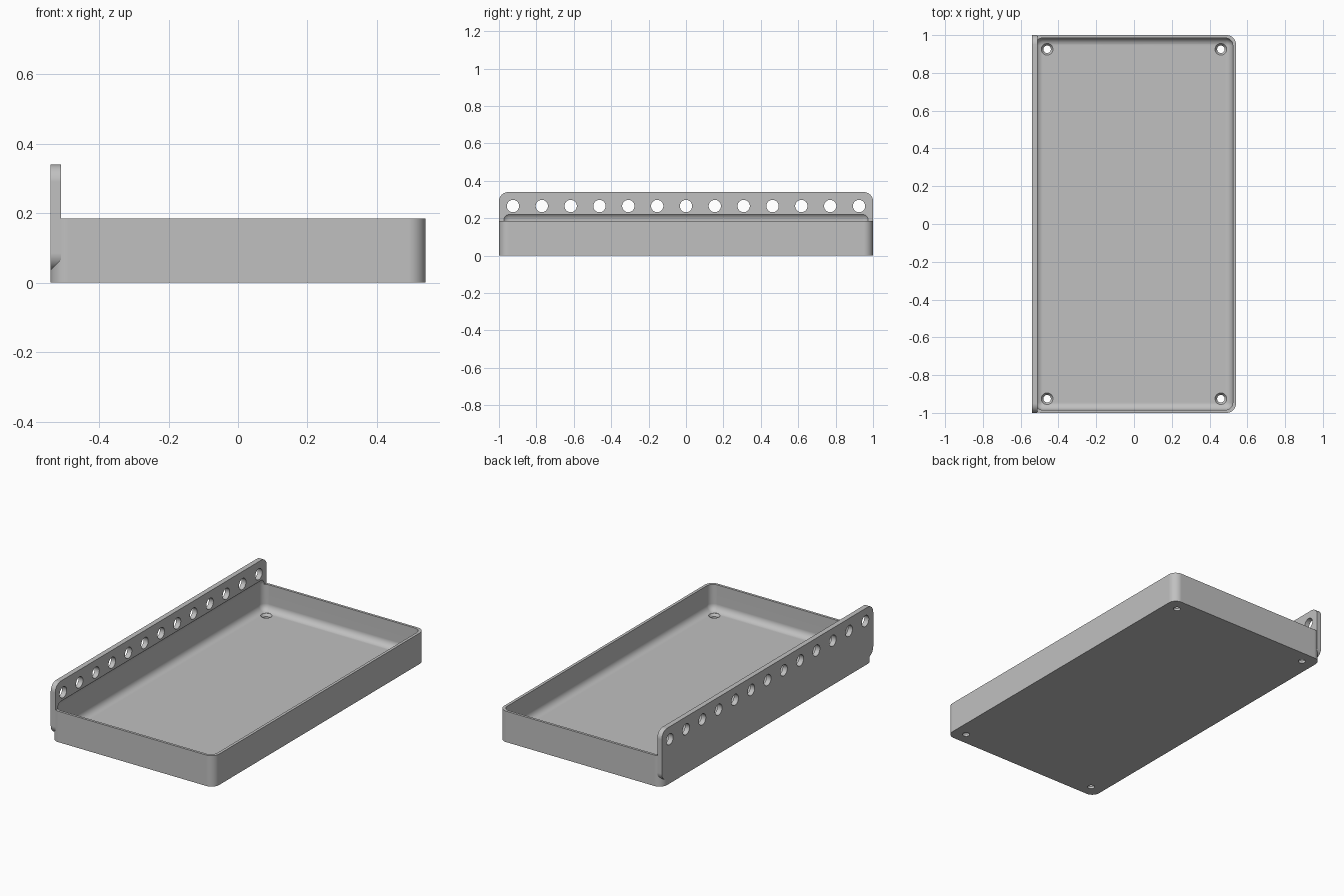
import bpy, bmesh, math

if "Cube" in bpy.data.objects:
    bpy.data.objects.remove(bpy.data.objects["Cube"])

HALF_X, HALF_Y = 0.54, 1.0
RIM_Z, FLOOR_Z = 0.185, 0.03
CORNER, FILLET = 0.05, 0.04

grey = bpy.data.materials.new("plain grey")
grey.use_nodes = True
grey.diffuse_color = (0.53, 0.53, 0.53, 1)
grey.node_tree.nodes["Principled BSDF"].inputs["Base Color"].default_value = grey.diffuse_color


def circle(u, v, r, n=32):
    return [(u + r * math.cos(2 * math.pi * i / n), v + r * math.sin(2 * math.pi * i / n))
            for i in range(n)]


def rounded_rect(u0, u1, v0, v1, r, n=10):
    centres = [(u1 - r, v1 - r), (u0 + r, v1 - r), (u0 + r, v0 + r), (u1 - r, v0 + r)]
    pts = []
    for k, (cu, cv) in enumerate(centres):
        for i in range(n + 1):
            a = math.pi / 2 * (k + i / n)
            pts.append((cu + r * math.cos(a), cv + r * math.sin(a)))
    return pts


def loft(bm, sections, axis):
    """Skin a closed solid through (outline, height) sections along an axis."""
    rings = []
    for outline, h in sections:
        rings.append([bm.verts.new((u, v, h) if axis == "z" else (h, u, v)) for u, v in outline])
    for low, high in zip(rings, rings[1:]):
        for i in range(len(low)):
            j = (i + 1) % len(low)
            bm.faces.new((low[i], low[j], high[j], high[i]))
    bm.faces.new(rings[0][::-1])
    bm.faces.new(rings[-1])


def finish(bm, name):
    bmesh.ops.recalc_face_normals(bm, faces=bm.faces)
    mesh = bpy.data.meshes.new(name)
    bm.to_mesh(mesh)
    bm.free()
    mesh.materials.append(grey)
    obj = bpy.data.objects.new(name, mesh)
    bpy.context.collection.objects.link(obj)
    return obj


def boolean(target, tool, operation):
    mod = target.modifiers.new(tool.name, "BOOLEAN")
    mod.operation, mod.object, mod.solver = operation, tool, "EXACT"
    bpy.context.view_layer.objects.active = target
    bpy.ops.object.modifier_apply(modifier=mod.name)
    bpy.data.objects.remove(tool)


# Tray block with rounded upright corners
bm = bmesh.new()
outline = rounded_rect(-HALF_X, HALF_X, -HALF_Y, HALF_Y, CORNER)
loft(bm, [(outline, 0), (outline, RIM_Z)], "z")
tray = finish(bm, "mounting_tray")

# Upright mounting plate along the right edge
bm = bmesh.new()
outline = rounded_rect(-HALF_Y, HALF_Y, 0.035, 0.34, CORNER)
loft(bm, [(outline, -HALF_X), (outline, -0.51)], "x")
boolean(tray, finish(bm, "mounting_plate"), "UNION")

# Rounded cavity, which also bites slightly into the plate
bm = bmesh.new()
bmesh.ops.create_cube(bm, size=1)
for v in bm.verts:
    v.co.x *= 2 * 0.523
    v.co.y *= 2 * 0.985
    v.co.z = FLOOR_Z if v.co.z < 0 else 0.23
bmesh.ops.bevel(bm, geom=bm.edges[:], offset=FILLET, segments=8, profile=0.5, affect="EDGES")
boolean(tray, finish(bm, "cavity_cutter"), "DIFFERENCE")

# Row of plate holes and countersunk floor holes
bm = bmesh.new()
for i in range(13):
    hole = circle(-0.925 + i * 1.85 / 12, 0.265, 0.033)
    loft(bm, [(hole, -0.6), (hole, -0.45)], "x")
for x in (-0.46, 0.46):
    for y in (-0.925, 0.925):
        profile = [(0.02, -0.05), (0.02, 0.015), (0.031, FLOOR_Z), (0.031, 0.08)]
        loft(bm, [(circle(x, y, r), z) for r, z in profile], "z")
boolean(tray, finish(bm, "hole_cutter"), "DIFFERENCE")

# Smooth fillets with crisp edges
bpy.ops.object.select_all(action="DESELECT")
tray.select_set(True)
bpy.context.view_layer.objects.active = tray
bpy.ops.object.shade_smooth_by_angle(angle=math.radians(25))
normals = tray.modifiers.new("even_shading", "WEIGHTED_NORMAL")
normals.keep_sharp = True
